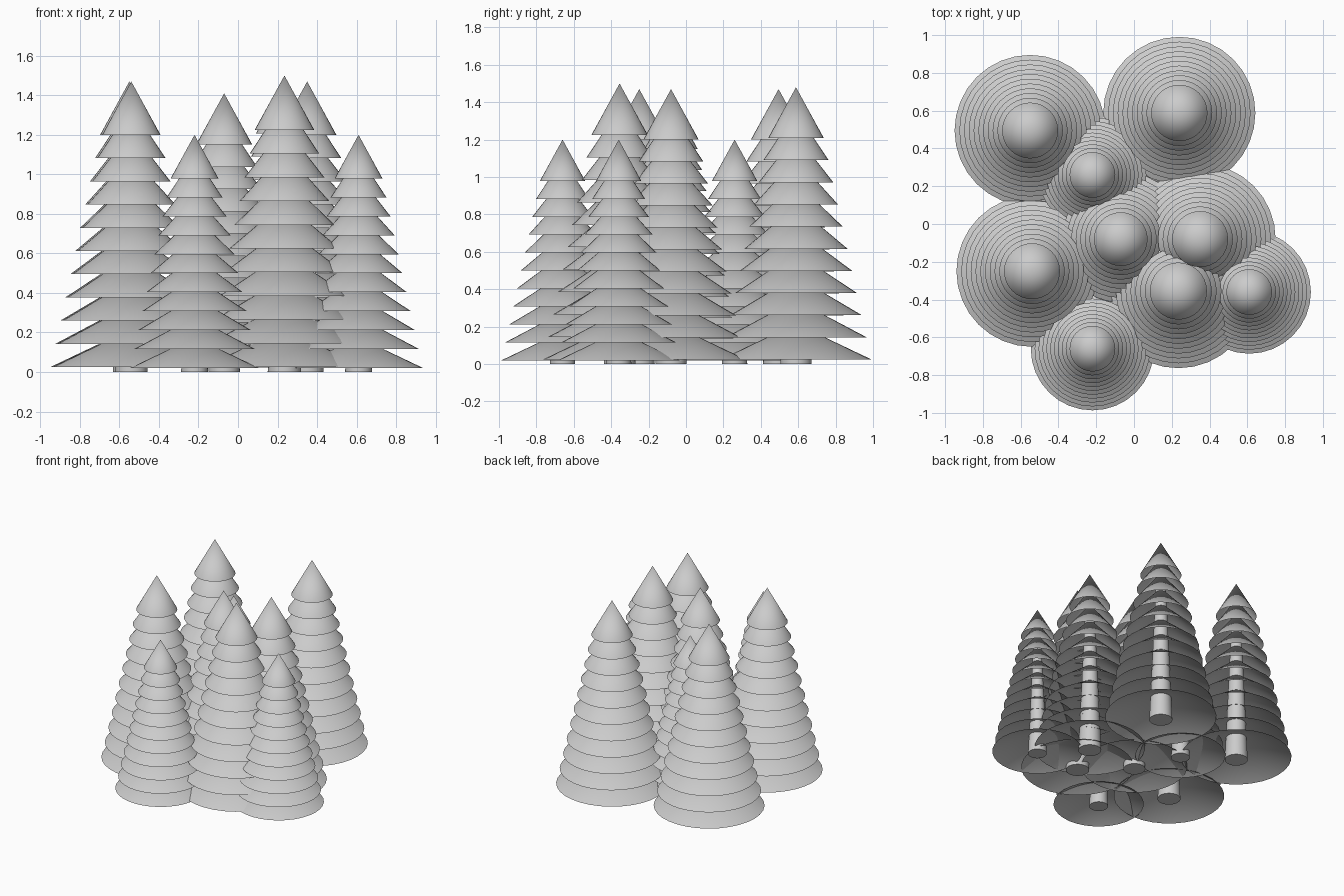
import bpy, bmesh
from mathutils import Matrix

if "Cube" in bpy.data.objects:
    bpy.data.objects.remove(bpy.data.objects["Cube"])

TIERS = 11
SIDES = 32

# x, y, height of every tree
TREES = [(-0.55, 0.495, 1.47), (0.24, 0.588, 1.48), (-0.22, 0.26, 1.20),
         (-0.54, -0.25, 1.47), (-0.07, -0.08, 1.41), (0.35, -0.08, 1.47),
         (0.235, -0.355, 1.50), (0.61, -0.36, 1.20), (-0.22, -0.66, 1.20)]


def cone(bm, r1, r2, z, h, caps):
    bmesh.ops.create_cone(bm, cap_ends=caps, segments=SIDES, radius1=r1, radius2=r2,
                          depth=h, matrix=Matrix.Translation((0, 0, z + h / 2)))


def finish(bm, name, x, y, s):
    bmesh.ops.remove_doubles(bm, verts=bm.verts, dist=1e-5)
    bmesh.ops.scale(bm, vec=(s, s, s), verts=bm.verts)
    me = bpy.data.meshes.new(name)
    bm.to_mesh(me)
    bm.free()
    ob = bpy.data.objects.new(name, me)
    ob.location = (x, y, 0)
    bpy.context.collection.objects.link(ob)
    bpy.ops.object.select_all(action='DESELECT')
    ob.select_set(True)
    bpy.context.view_layer.objects.active = ob
    bpy.ops.object.shade_smooth_by_angle()


for n, (x, y, height) in enumerate(TREES, 1):
    s = height / 1.47
    # open conical skirts, flat and wide below, steep and narrow above
    bm = bmesh.new()
    for i in range(TIERS):
        t = i / (TIERS - 1)
        r = 0.40 + (0.148 - 0.40) * t
        cone(bm, r, 0, 0.025 + 1.175 * t, 0.19 + 0.08 * t, False)
    finish(bm, f"tree_{n}_branches", x, y, s)
    # tapered trunk
    bm = bmesh.new()
    cone(bm, 0.083, 0.03, 0, 1.25, True)
    finish(bm, f"tree_{n}_trunk", x, y, s)
